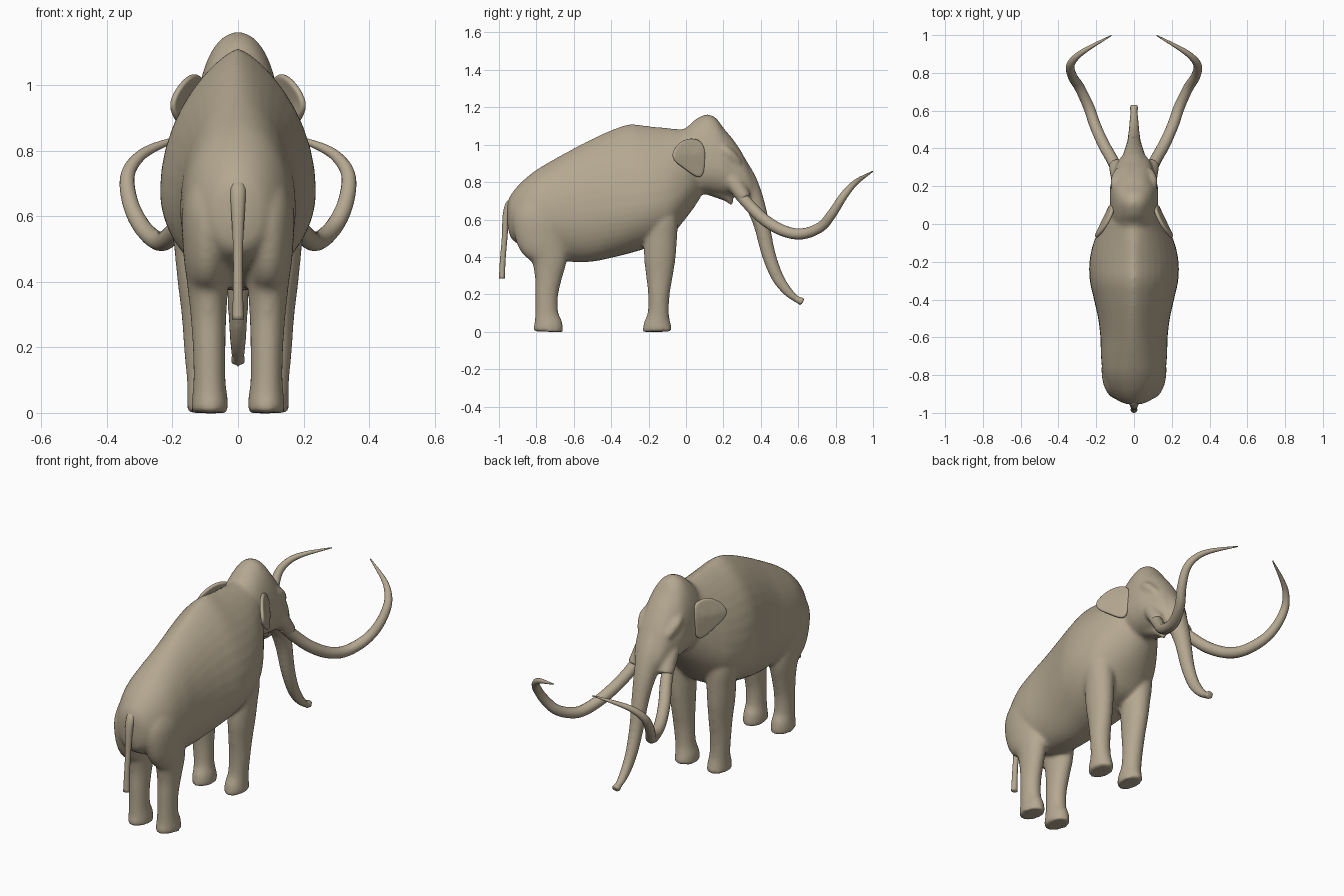
import bpy, bmesh, math
from mathutils import Vector

hide = bpy.data.materials.new("tan_hide")
hide.diffuse_color = (0.46, 0.39, 0.28, 1)


def resample(rows, steps=5):
    """Catmull-Rom interpolation of a list of number rows."""
    out = []
    for i in range(len(rows) - 1):
        a, b, c, d = (rows[max(i - 1, 0)], rows[i], rows[i + 1],
                      rows[min(i + 2, len(rows) - 1)])
        for k in range(steps):
            t = k / steps
            out.append([0.5 * (2 * q + (r - p) * t + (2 * p - 5 * q + 4 * r - s) * t * t
                               + (3 * q - p - 3 * r + s) * t ** 3)
                        for p, q, r, s in zip(a, b, c, d)])
    return out + [list(rows[-1])]


def loft(bm, rings):
    """Skin a list of point rings and cap both ends."""
    vr = [[bm.verts.new(p) for p in r] for r in rings]
    n = len(vr[0])
    for a, b in zip(vr, vr[1:]):
        for i in range(n):
            bm.faces.new((a[i], a[(i + 1) % n], b[(i + 1) % n], b[i]))
    bm.faces.new(vr[0][::-1])
    bm.faces.new(vr[-1])


def tube(bm, rows, side=1, n=24):
    """Sweep ellipses along rows of (x, y, z, radius across, radius in plane)."""
    rows = resample(rows)
    pts = [Vector((side * r[0], r[1], r[2])) for r in rows]
    rings = []
    for i, r in enumerate(rows):
        t = (pts[min(i + 1, len(pts) - 1)] - pts[max(i - 1, 0)]).normalized()
        nrm = t.cross(Vector((1, 0, 0))).normalized()
        acr = nrm.cross(t)
        rings.append([pts[i] + acr * r[3] * math.cos(a) + nrm * r[4] * math.sin(a)
                      for a in (2 * math.pi * k / n for k in range(n))])
    loft(bm, rings)


def barrel(bm, rows, n=40):
    """Loft along y: rows of (y, half width, z of widest, top, bottom, top sharpness)."""
    rings = []
    for y, w, zw, top, bot, p in resample(rows):
        ring = []
        for k in range(n):
            a = 2 * math.pi * k / n
            c, s = math.cos(a), math.sin(a)
            e = p if s > 0 else 0.9
            x = math.copysign(abs(c) ** e, c) * w
            ring.append((x, y, zw + s * ((top - zw) if s > 0 else (zw - bot))))
        rings.append(ring)
    loft(bm, rings)


def finish(bm, name):
    bmesh.ops.recalc_face_normals(bm, faces=bm.faces)
    for f in bm.faces:
        f.smooth = True
    me = bpy.data.meshes.new(name)
    bm.to_mesh(me)
    bm.free()
    ob = bpy.data.objects.new(name, me)
    me.materials.append(hide)
    bpy.context.collection.objects.link(ob)
    return ob


bm = bmesh.new()
# torso
barrel(bm, [(-0.955, .03, .64, .69, .57, 1), (-0.935, .085, .62, .735, .50, 1),
            (-0.88, .13, .62, .80, .46, 1), (-0.8, .163, .62, .865, .43, 1),
            (-0.7, .175, .62, .925, .385, 1.1), (-0.6, .178, .63, .98, .373, 1.2),
            (-0.5, .19, .65, 1.032, .375, 1.3), (-0.4, .212, .66, 1.078, .395, 1.4),
            (-0.3, .234, .67, 1.11, .42, 1.5), (-0.2, .236, .68, 1.1, .45, 1.5),
            (-0.1, .215, .70, 1.09, .49, 1.4), (-0.03, .18, .74, 1.083, .57, 1.2),
            (0.04, .13, .82, 1.08, .66, 1), (0.09, .08, .85, 1.05, .74, 1)])
# head
barrel(bm, [(-0.05, .09, .92, 1.07, .80, 1), (0.0, .11, .92, 1.09, .76, 1),
            (0.05, .122, .90, 1.135, .738, 1), (0.11, .128, .88, 1.162, .738, .95),
            (0.16, .128, .88, 1.143, .73, .95), (0.2, .126, .87, 1.09, .725, .9),
            (0.25, .113, .84, 1.03, .725, .9), (0.3, .098, .82, .955, .715, .9),
            (0.34, .08, .79, .875, .70, 1), (0.38, .045, .75, .785, .68, 1)])
# trunk
tube(bm, [(0, .24, .88, .09, .09), (0, .31, .79, .075, .075), (0, .365, .69, .058, .055),
          (0, .405, .57, .045, .043), (0, .44, .42, .036, .038), (0, .485, .30, .03, .034),
          (0, .535, .225, .026, .028), (0, .582, .18, .021, .02), (0, .60, .17, .021, .019),
          (0, .625, .158, .026, .026)])
# lower lip
tube(bm, [(0, .10, .80, .08, .06), (0, .18, .755, .06, .045),
          (0, .225, .715, .035, .025), (0, .245, .68, .014, .01)])
for s in (1, -1):
    # tusk sockets
    tube(bm, [(.06, .20, .86, .05, .05), (.08, .26, .79, .046, .046),
              (.097, .315, .71, .038, .038)], s)
    # brow ridges
    tube(bm, [(.085, .16, 1.0, .02, .02), (.095, .225, .955, .03, .03),
              (.08, .285, .90, .02, .02)], s)
    # hind legs
    tube(bm, [(.086, -.737, 0, .056, .079), (.086, -.737, .04, .055, .077),
              (.087, -.745, .1, .049, .062), (.088, -.745, .2, .05, .062),
              (.09, -.735, .3, .055, .075), (.092, -.733, .4, .064, .102),
              (.094, -.765, .5, .074, .143), (.09, -.775, .62, .08, .15),
              (.08, -.775, .72, .06, .10)], s)
    # front legs
    tube(bm, [(.1, -.153, 0, .056, .078), (.1, -.153, .04, .055, .074),
              (.106, -.148, .1, .05, .057), (.112, -.145, .2, .053, .058),
              (.115, -.142, .3, .057, .072), (.12, -.14, .4, .064, .085),
              (.124, -.135, .5, .07, .087), (.128, -.128, .6, .076, .085),
              (.125, -.12, .72, .07, .07)], s)
body = finish(bm, "body")

# fuse the body masses into one smooth skin
rm = body.modifiers.new("fuse", 'REMESH')
rm.mode = 'VOXEL'
rm.voxel_size = 0.01
rm.use_smooth_shade = True
sm = body.modifiers.new("relax", 'SMOOTH')
sm.factor = 0.5
sm.iterations = 8

# tail
bm = bmesh.new()
tube(bm, [(0, -.915, .70, .022, .02), (0, -.945, .68, .024, .02), (0, -.962, .62, .021, .018),
          (0, -.97, .5, .015, .015), (0, -.98, .38, .015, .015), (0, -.984, .285, .018, .016)], n=16)
finish(bm, "tail")

# ear outline in (y, z)
EAR = [(.10, .96), (.085, 1.01), (.05, 1.03), (0, 1.03), (-.045, 1.0), (-.075, .95),
       (-.06, .91), (-.015, .88), (.03, .845), (.075, .82), (.095, .86), (.095, .91)]


def ear_point(y, z, s):
    x = .125 + (.09 - y) * .48 - max(0, z - .95) * .3
    return (s * x, y, z)


for s, label in ((1, "right"), (-1, "left")):
    # ears
    bm = bmesh.new()
    cy, cz = .02, .94
    rings = [[bm.verts.new(ear_point(cy + (y - cy) * f, cz + (z - cz) * f, s)) for y, z in EAR]
             for f in (1.04, .85, .4)]
    hub = bm.verts.new(ear_point(cy, cz, s))
    n = len(EAR)
    for i in range(n):
        j = (i + 1) % n
        for a, b in zip(rings, rings[1:]):
            bm.faces.new((a[i], a[j], b[j], b[i]))
        bm.faces.new((rings[-1][i], rings[-1][j], hub))
    ear = finish(bm, label + "_ear")
    so = ear.modifiers.new("thickness", 'SOLIDIFY')
    so.thickness = .02
    so.offset = 0
    ear.modifiers.new("round", 'SUBSURF').levels = 2

    # tusks
    bm = bmesh.new()
    path = [(.085, .27, .755, .031), (.115, .34, .675, .031), (.16, .42, .598, .031),
            (.205, .52, .54, .03), (.24, .62, .523, .029), (.287, .72, .56, .027),
            (.325, .78, .63, .025), (.338, .835, .715, .022), (.31, .88, .772, .018),
            (.25, .925, .812, .013), (.12, .998, .857, .003)]
    tube(bm, [(*p, p[3]) for p in path], s, 16)
    finish(bm, label + "_tusk")
